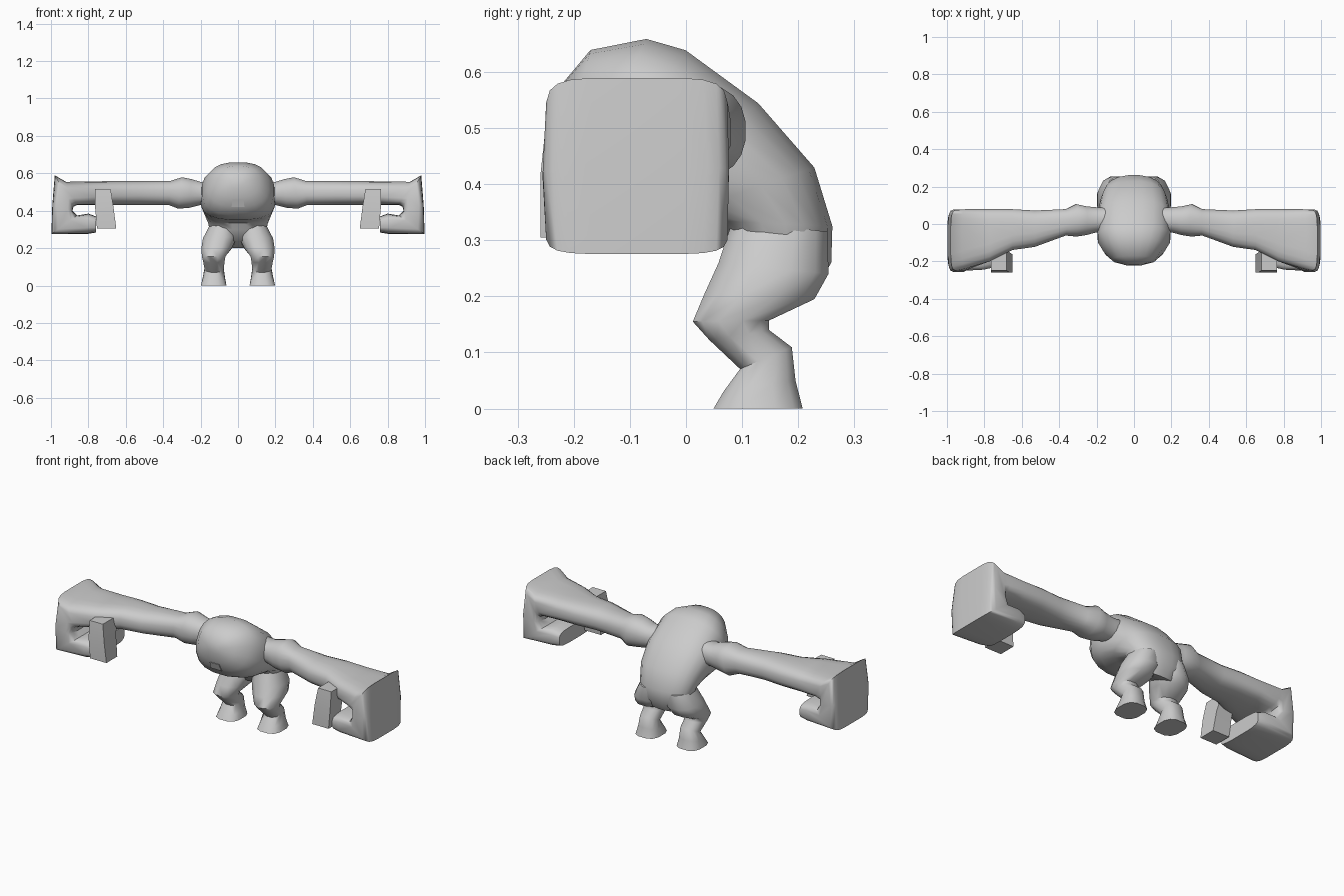
import bpy, bmesh, math


def loft(name, plane, rings, n=16, mirror=False, angle=50):
    """Skin rounded sections. Each ring: two opposite points (a, z), (a, z)
    in the given plane, side limits lo, hi, and a squareness exponent."""
    bm = bmesh.new()
    loops = []
    for (a0, z0), (a1, z1), lo, hi, e in rings:
        loop = []
        for i in range(n):
            t = 2 * math.pi * (i + 0.5) / n
            c, s = math.cos(t), math.sin(t)
            u = math.copysign(abs(c) ** (2 / e), c)
            v = math.copysign(abs(s) ** (2 / e), s)
            a = (a0 + a1) / 2 + u * (a1 - a0) / 2
            z = (z0 + z1) / 2 + u * (z1 - z0) / 2
            side = (lo + hi) / 2 + v * (hi - lo) / 2
            loop.append(bm.verts.new((a, side, z) if plane == "xz" else (side, a, z)))
        loops.append(loop)
    for r, s in zip(loops, loops[1:]):
        for i in range(n):
            j = (i + 1) % n
            bm.faces.new((r[i], r[j], s[j], s[i]))
    bm.faces.new(loops[0])
    bm.faces.new(loops[-1])
    bmesh.ops.recalc_face_normals(bm, faces=bm.faces)
    me = bpy.data.meshes.new(name)
    bm.to_mesh(me)
    bm.free()
    ob = bpy.data.objects.new(name, me)
    bpy.context.collection.objects.link(ob)
    if mirror:
        ob.modifiers.new("Mirror", "MIRROR")
    bpy.ops.object.select_all(action="DESELECT")
    bpy.context.view_layer.objects.active = ob
    ob.select_set(True)
    bpy.ops.object.shade_smooth_by_angle(angle=math.radians(angle))
    return ob


# Hunched torso curling forward from pelvis into the low-slung head
loft("hunched_body", "yz", [
    ((.10, .24), (.225, .20), -.11, .11, 2.2),
    ((.07, .30), (.26, .26), -.15, .15, 2.3),
    ((.05, .335), (.262, .325), -.16, .16, 2.3),
    ((-.02, .345), (.23, .43), -.18, .18, 2.5),
    ((-.10, .35), (.13, .545), -.20, .20, 2.5),
    ((-.16, .375), (0, .64), -.195, .195, 2.5),
    ((-.195, .42), (-.07, .66), -.165, .165, 2.5),
    ((-.215, .47), (-.17, .64), -.115, .115, 2.4),
    ((-.222, .52), (-.22, .58), -.04, .04, 2.2),
], n=20)

# Small mouth block
loft("mouth", "yz", [
    ((-.20, .42), (-.15, .42), -.035, .035, 40),
    ((-.215, .46), (-.15, .46), -.03, .03, 40),
], n=4, angle=30)

# Legs: thick thigh, forward knee, flared foot
loft("legs", "yz", [
    ((.08, .335), (.255, .315), .01, .15, 2.2),
    ((.055, .26), (.257, .24), .005, .19, 2.3),
    ((.03, .205), (.232, .195), .03, .198, 2.3),
    ((.01, .155), (.15, .157), .065, .195, 2.3),
    ((.04, .122), (.15, .14), .07, .188, 2.3),
    ((.095, .07), (.19, .11), .075, .18, 2.3),
    ((.065, .03), (.197, .05), .068, .19, 2.5),
    ((.047, 0), (.21, 0), .06, .2, 2.8),
], n=12, mirror=True)

# Arms widening outward, then folding at the knuckles into a fist
loft("arms_and_fists", "xz", [
    ((.12, .42), (.12, .56), -.05, .09, 2.2),
    ((.20, .43), (.20, .555), -.045, .09, 2.2),
    ((.26, .415), (.25, .57), -.06, .095, 2.2),
    ((.32, .41), (.30, .58), -.068, .107, 2.3),
    ((.37, .43), (.36, .56), -.062, .08, 2.5),
    ((.53, .43), (.53, .56), -.123, .073, 2.5),
    ((.65, .43), (.65, .56), -.14, .08, 2.8),
    ((.77, .43), (.77, .557), -.20, .08, 3.2),
    ((.86, .43), (.92, .555), -.24, .08, 4),
    ((.88, .42), (.98, .59), -.25, .075, 5),
    ((.885, .40), (.993, .43), -.256, .077, 6),
    ((.86, .375), (.998, .275), -.25, .075, 5),
    ((.80, .385), (.81, .275), -.245, .07, 4),
    ((.76, .37), (.76, .283), -.235, .06, 4),
], n=20, mirror=True)

# Blocky thumbs hanging in front of the wrist
loft("thumbs", "xz", [
    ((.68, .515), (.765, .515), -.25, -.12, 40),
    ((.665, .42), (.765, .42), -.26, -.15, 40),
    ((.65, .305), (.755, .305), -.26, -.16, 40),
], n=4, mirror=True, angle=30)
